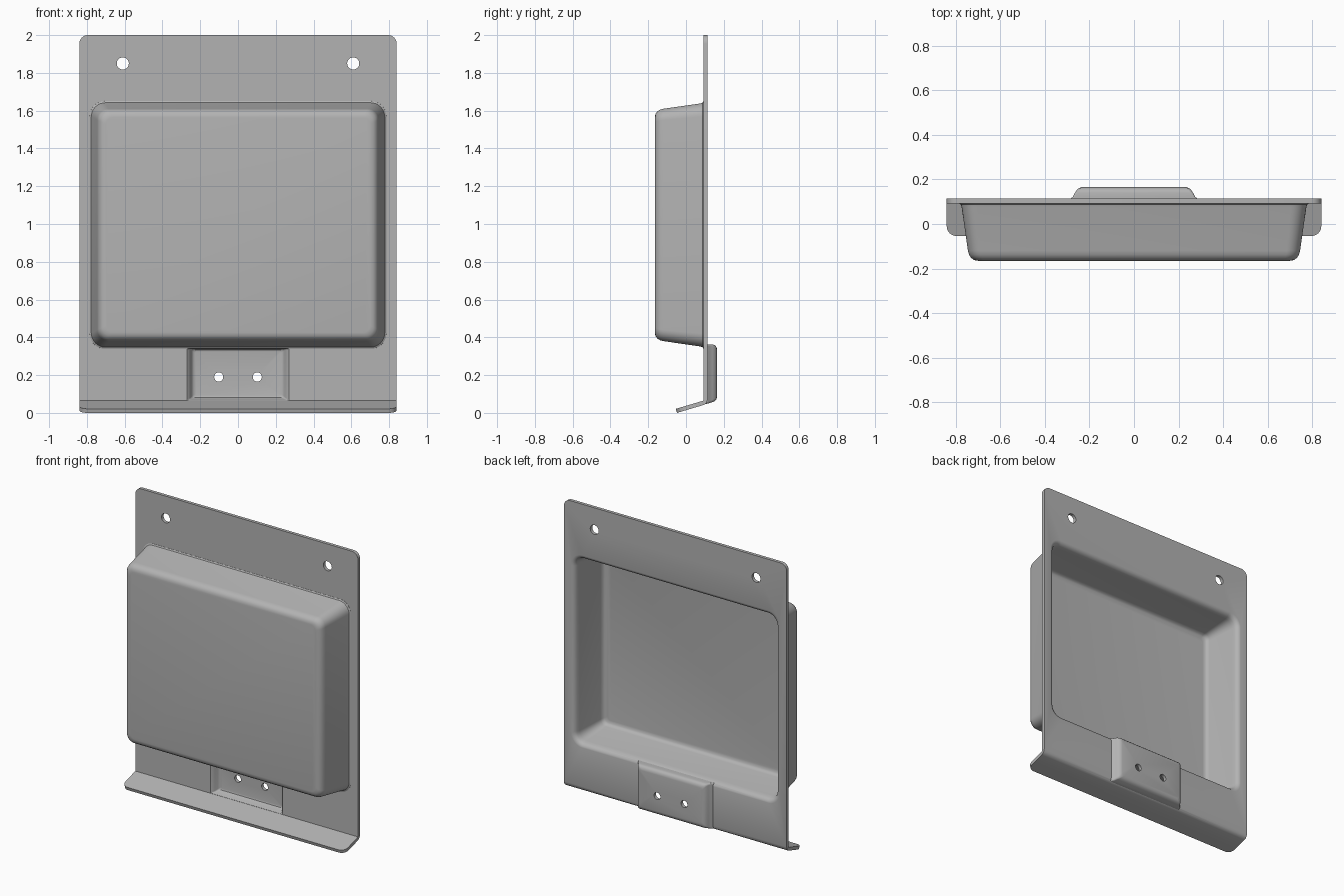
import bpy, bmesh
from math import sin, cos, pi, radians
from mathutils import Matrix, Vector

if "Cube" in bpy.data.objects:
    bpy.data.objects.remove(bpy.data.objects["Cube"])

steel = bpy.data.materials.new("grey steel")
steel.use_nodes = True
GREY = (0.45, 0.45, 0.45, 1)
steel.diffuse_color = GREY
steel.node_tree.nodes["Principled BSDF"].inputs["Base Color"].default_value = GREY


def finish(name, bm):
    bmesh.ops.recalc_face_normals(bm, faces=bm.faces)
    mesh = bpy.data.meshes.new(name)
    bm.to_mesh(mesh)
    bm.free()
    mesh.materials.append(steel)
    obj = bpy.data.objects.new(name, mesh)
    bpy.context.collection.objects.link(obj)
    return obj


def rounded_ring(bm, y, half_x, low, high, r, steps=8):
    """Rounded rectangle in the xz plane."""
    ring = []
    corners = [(1, 1), (-1, 1), (-1, -1), (1, -1)]
    for q, (sx, sz) in enumerate(corners):
        cx = sx * (half_x - r)
        cz = high - r if sz > 0 else low + r
        for i in range(steps + 1):
            a = (q + i / steps) * pi / 2
            ring.append(bm.verts.new((cx + r * cos(a), y, cz + r * sin(a))))
    return ring


def loft(name, sections):
    """Closed solid through a row of rounded rectangles."""
    bm = bmesh.new()
    rings = [rounded_ring(bm, *s) for s in sections]
    for a, b in zip(rings, rings[1:]):
        for i in range(len(a)):
            j = (i + 1) % len(a)
            bm.faces.new((a[i], a[j], b[j], b[i]))
    bm.faces.new(rings[0])
    bm.faces.new(rings[-1])
    return finish(name, bm)


def combine(target, tool, operation):
    mod = target.modifiers.new(operation, 'BOOLEAN')
    mod.operation = operation
    mod.solver = 'EXACT'
    mod.object = tool
    bpy.context.view_layer.objects.active = target
    bpy.ops.object.modifier_apply(modifier=mod.name)
    bpy.data.objects.remove(tool)


# Back plate with the bent lower lip, from a side profile
WIDTH = 0.84
profile = [(0.115, 2), (0.093, 2), (0.093, 0.065), (-0.054, 0.0215), (-0.048, 0),
           (0.09, 0.041), (0.102, 0.047), (0.111, 0.058), (0.115, 0.075)]
bm = bmesh.new()
side = bm.faces.new([bm.verts.new((-WIDTH, y, z)) for y, z in profile])
new = bmesh.ops.extrude_face_region(bm, geom=[side])["geom"]
bmesh.ops.translate(bm, vec=(2 * WIDTH, 0, 0),
                    verts=[v for v in new if isinstance(v, bmesh.types.BMVert)])
ends = []
for e in bm.edges:
    a, b = (v.co for v in e.verts)
    if abs(a.x - b.x) < 0.001 and (min(a.z, b.z) > 1.99 or max(a.y, b.y) < 0):
        ends.append(e)
bmesh.ops.bevel(bm, geom=ends, offset=0.045, segments=8, profile=0.5, affect='EDGES')
panel = finish("pressed_panel", bm)

# Large hollow tray pressed forward
MID = 0.995


def tray(name, rows):
    return loft(name, [(y, hx, MID - hx + 0.13, MID + hx - 0.13, r) for y, hx, r in rows])


combine(panel, tray("tray_outside", [
    (0.104, 0.788, 0.08), (0.092, 0.785, 0.08), (0.087, 0.777, 0.075), (0.075, 0.773, 0.07),
    (-0.12, 0.745, 0.06), (-0.138, 0.74, 0.058), (-0.152, 0.731, 0.053),
    (-0.162, 0.717, 0.045), (-0.165, 0.70, 0.04)]), 'UNION')
combine(panel, tray("tray_hollow", [
    (0.16, 0.79, 0.085), (0.116, 0.79, 0.085), (0.113, 0.778, 0.08), (0.105, 0.766, 0.072),
    (0.09, 0.758, 0.062), (0.07, 0.753, 0.055), (-0.115, 0.724, 0.04),
    (-0.132, 0.718, 0.036), (-0.14, 0.708, 0.03), (-0.143, 0.69, 0.025)]), 'DIFFERENCE')

# Small mounting boss pressed backward
combine(panel, loft("boss_outside", [
    (0.104, 0.287, 0.047, 0.362, 0.01), (0.116, 0.282, 0.049, 0.362, 0.01),
    (0.122, 0.274, 0.051, 0.362, 0.01), (0.14, 0.265, 0.057, 0.362, 0.012),
    (0.152, 0.257, 0.062, 0.359, 0.014), (0.161, 0.247, 0.072, 0.349, 0.016),
    (0.165, 0.234, 0.085, 0.336, 0.018)]), 'UNION')
combine(panel, loft("boss_hollow", [
    (0.07, 0.275, 0.06, 0.34, 0.005), (0.092, 0.272, 0.066, 0.34, 0.005),
    (0.1, 0.262, 0.069, 0.34, 0.006), (0.112, 0.253, 0.072, 0.34, 0.008),
    (0.132, 0.244, 0.078, 0.338, 0.01), (0.14, 0.237, 0.082, 0.334, 0.012),
    (0.143, 0.225, 0.09, 0.326, 0.012)]), 'DIFFERENCE')

# Fixing holes
for x, z, radius in [(0.61, 1.85, 0.032), (0.102, 0.19, 0.024)]:
    for sign in (-1, 1):
        bm = bmesh.new()
        place = Matrix.Translation(Vector((sign * x, 0.12, z))) @ Matrix.Rotation(radians(90), 4, 'X')
        bmesh.ops.create_cone(bm, cap_ends=True, segments=32, radius1=radius,
                              radius2=radius, depth=0.2, matrix=place)
        combine(panel, finish("hole_cutter", bm), 'DIFFERENCE')

# Smooth pressed bends, sharp sheet edges
bpy.ops.object.select_all(action='DESELECT')
panel.select_set(True)
bpy.context.view_layer.objects.active = panel
bpy.ops.object.shade_smooth_by_angle(angle=radians(35))
